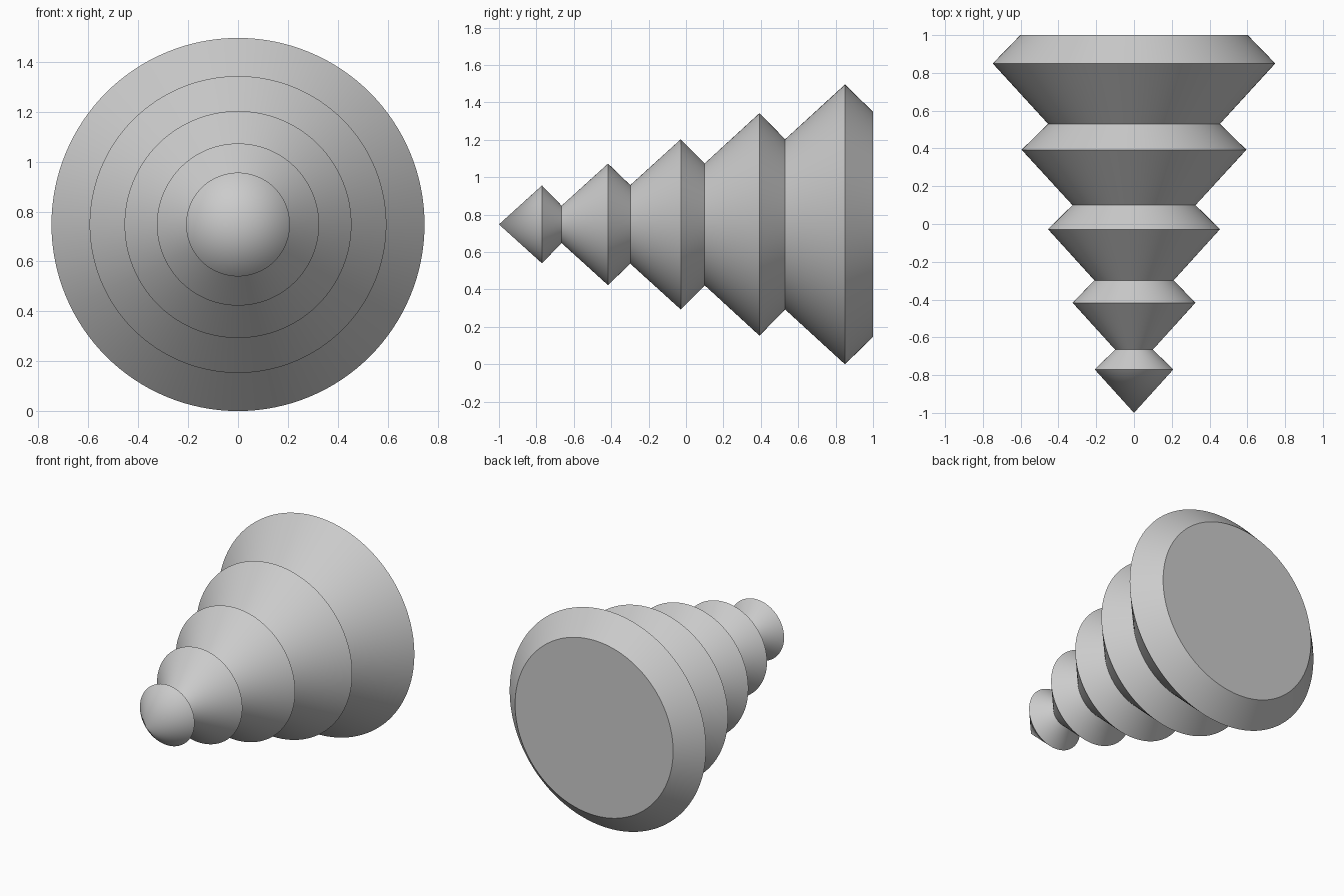
import bpy, bmesh, math
from mathutils import Matrix, Vector

if "Cube" in bpy.data.objects:
    bpy.data.objects.remove(bpy.data.objects["Cube"])

# Lathe profile: (position along y, radius), alternating ridges and valleys
PROFILE = [
    (-1.0, 0.0), (-0.77, 0.208), (-0.665, 0.10),
    (-0.417, 0.325), (-0.298, 0.21), (-0.028, 0.455),
    (0.10, 0.326), (0.393, 0.595), (0.53, 0.455),
    (0.85, 0.748), (1.0, 0.602), (1.0, 0.0),
]
CENTRE_Z = 0.748
SEGMENTS = 128

grey = bpy.data.materials.new("plain grey")
grey.diffuse_color = (0.6, 0.6, 0.6, 1)
grey.use_nodes = True
grey.node_tree.nodes["Principled BSDF"].inputs["Base Color"].default_value = grey.diffuse_color

# Tiered cone: spin the profile around the y axis
bm = bmesh.new()
verts = [bm.verts.new((r, y, CENTRE_Z)) for y, r in PROFILE]
edges = [bm.edges.new(pair) for pair in zip(verts, verts[1:])]
bmesh.ops.spin(bm, geom=verts + edges, cent=(0, 0, CENTRE_Z), axis=(0, 1, 0),
               angle=math.tau, steps=SEGMENTS, use_merge=True)
bmesh.ops.remove_doubles(bm, verts=bm.verts, dist=0.0005)
bmesh.ops.recalc_face_normals(bm, faces=bm.faces)

mesh = bpy.data.meshes.new("tiered_cone")
bm.to_mesh(mesh)
bm.free()
mesh.materials.append(grey)
cone = bpy.data.objects.new("tiered_cone", mesh)
bpy.context.collection.objects.link(cone)

# Smooth around the tiers, crisp at ridges and the flat base
bpy.context.view_layer.objects.active = cone
cone.select_set(True)
bpy.ops.object.shade_smooth_by_angle(angle=math.radians(30))
